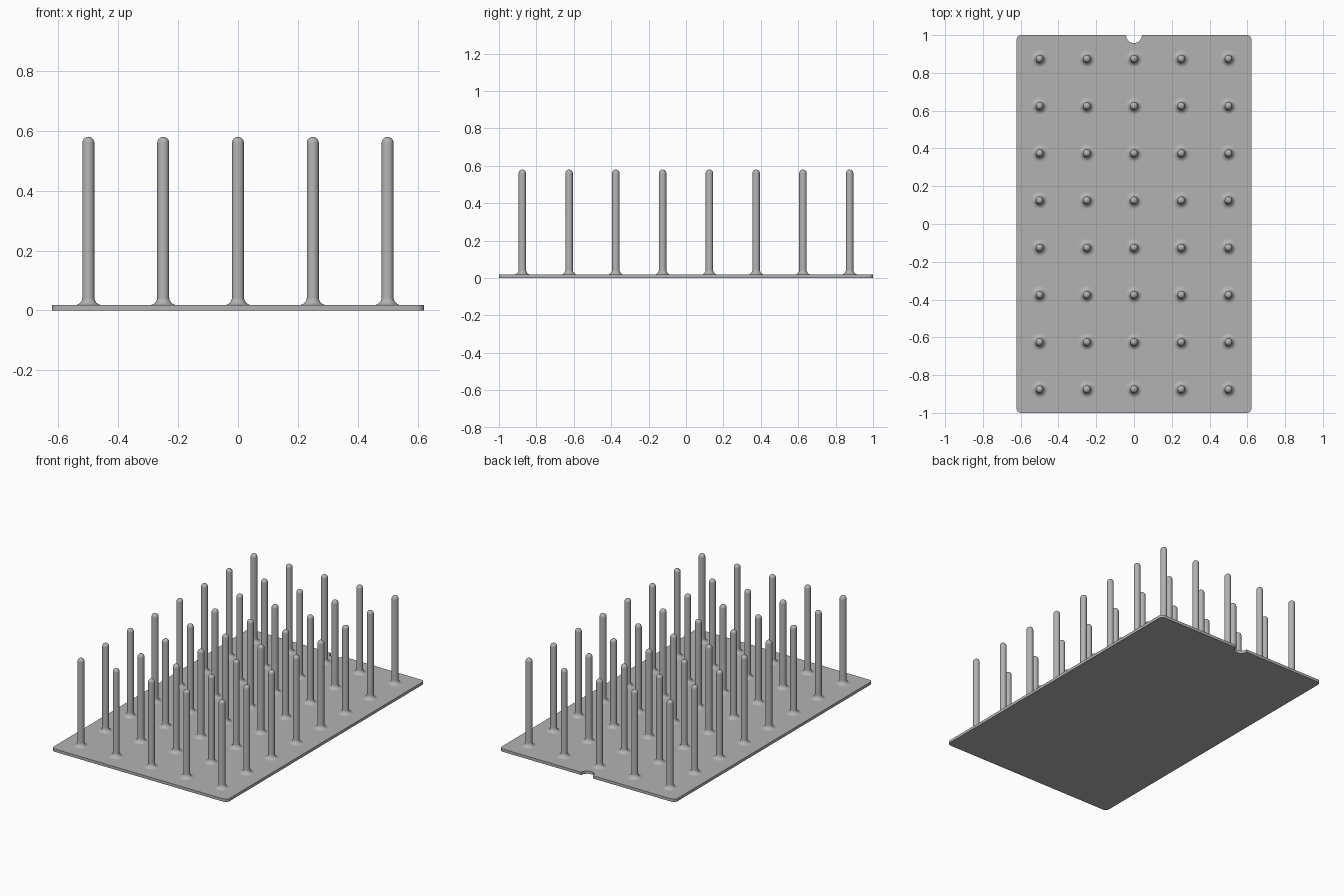
import bpy, bmesh
from math import sin, cos, pi, radians
from mathutils import Vector

cube = bpy.data.objects.get("Cube")
if cube:
    bpy.data.objects.remove(cube, do_unlink=True)

HALF_X, HALF_Y, THICK = 0.622, 1.0, 0.018
CORNER, NOTCH = 0.025, 0.042
PIN_R, FILLET, PIN_TOP, SPACING = 0.02, 0.026, 0.58, 0.25

grey = bpy.data.materials.new("plain grey")
grey.use_nodes = True
colour = (0.45, 0.45, 0.45, 1)
grey.diffuse_color = colour
grey.node_tree.nodes["Principled BSDF"].inputs["Base Color"].default_value = colour


def arc(cx, cy, r, start, end, steps):
    """Points along an arc, angles in degrees."""
    angles = [radians(start + (end - start) * i / steps) for i in range(steps + 1)]
    return [(cx + r * cos(a), cy + r * sin(a)) for a in angles]


def finish(bm, name):
    """Turn a bmesh into a smooth mesh with sharp edges kept."""
    bmesh.ops.recalc_face_normals(bm, faces=bm.faces)
    mesh = bpy.data.meshes.new(name)
    bm.to_mesh(mesh)
    bm.free()
    mesh.materials.append(grey)
    mesh.shade_smooth()
    mesh.set_sharp_from_angle(angle=radians(35))
    return mesh


def place(mesh, name, location=(0, 0, 0)):
    obj = bpy.data.objects.new(name, mesh)
    obj.location = location
    bpy.context.collection.objects.link(obj)


# Base plate: rounded rectangle with a half-round notch in the back edge
ix, iy = HALF_X - CORNER, HALF_Y - CORNER
outline = (arc(ix, iy, CORNER, 0, 90, 8)
           + arc(0, HALF_Y, NOTCH, 0, -180, 20)
           + arc(-ix, iy, CORNER, 90, 180, 8)
           + arc(-ix, -iy, CORNER, 180, 270, 8)
           + arc(ix, -iy, CORNER, 270, 360, 8))
bm = bmesh.new()
face = bm.faces.new([bm.verts.new((x, y, 0)) for x, y in outline])
top = bmesh.ops.extrude_face_region(bm, geom=[face])["geom"]
bmesh.ops.translate(bm, vec=(0, 0, THICK),
                    verts=[v for v in top if isinstance(v, bmesh.types.BMVert)])
if not any(f.normal.z < 0 and len(f.verts) > 4 for f in bm.faces):
    bm.normal_update()
bmesh.ops.triangulate(bm, faces=[f for f in bm.faces if len(f.verts) > 4])
place(finish(bm, "base_plate"), "base_plate")

# Pin: lathed profile with a flared foot and a domed tip
profile = (arc(PIN_R + FILLET, FILLET, FILLET, 270, 180, 8)
           + arc(0, PIN_TOP - THICK - PIN_R, PIN_R, 0, 90, 8))
bm = bmesh.new()
verts = [bm.verts.new((r, 0, z)) for r, z in profile]
edges = [bm.edges.new(pair) for pair in zip(verts, verts[1:])]
bmesh.ops.spin(bm, geom=verts + edges, cent=Vector(), axis=Vector((0, 0, 1)),
               angle=2 * pi, steps=24, use_merge=True)
bmesh.ops.remove_doubles(bm, verts=bm.verts, dist=0.0001)
pin = finish(bm, "pin")

# Grid of pins, five across and eight deep
for row in range(8):
    for col in range(5):
        place(pin, f"pin_row{row + 1}_column{col + 1}",
              ((col - 2) * SPACING, (row - 3.5) * SPACING, THICK))
